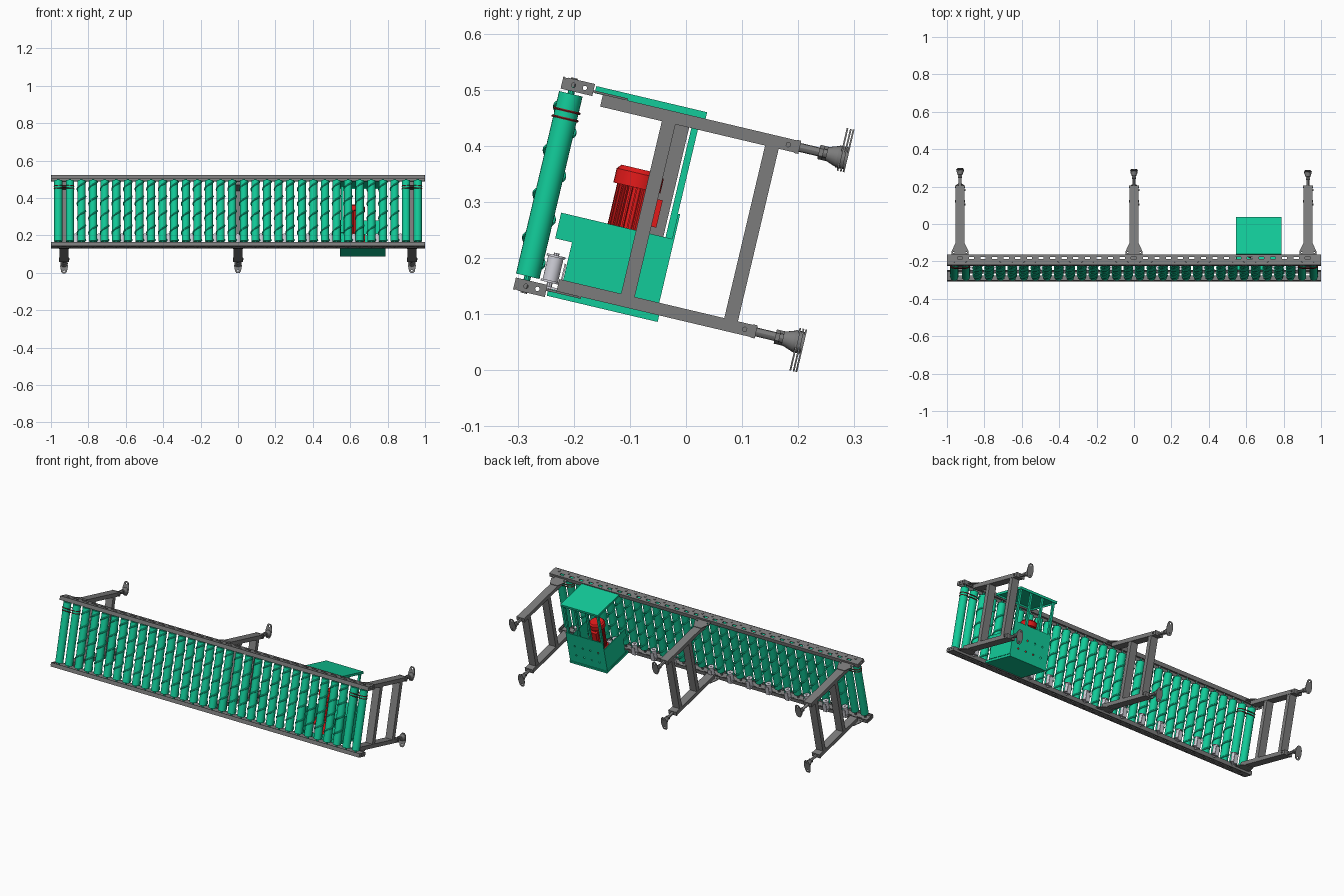
import bpy, bmesh, math
from math import pi, cos, sin
from mathutils import Matrix, Vector

if "Cube" in bpy.data.objects:
    bpy.data.objects.remove(bpy.data.objects["Cube"])

# The whole machine is built in a local frame (x, depth, height) and tipped back
TILT = Matrix.Rotation(math.radians(-13.3), 4, 'X')
MID = 0.264            # centre height between the two side rails
PITCH = 0.062
ROLL_Y = -0.313


def material(name, col):
    m = bpy.data.materials.new(name)
    m.diffuse_color = (*col, 1)
    m.use_nodes = True
    m.node_tree.nodes["Principled BSDF"].inputs["Base Color"].default_value = m.diffuse_color
    return m


GREEN = material("green", (0.006, 0.6, 0.32))
RED = material("red", (0.75, 0.01, 0.01))
DARK_RED = material("dark_red", (0.25, 0.02, 0.02))
PALE = material("pale_metal", (0.62, 0.62, 0.68))
GREY = material("steel", (0.2, 0.2, 0.2))


def add(name, mesh, mat, loc=(0, 0, 0)):
    ob = bpy.data.objects.new(name, mesh)
    bpy.context.collection.objects.link(ob)
    if not mesh.materials:
        mesh.materials.append(mat)
    ob.matrix_world = TILT @ Matrix.Translation(loc)
    return ob


def to_mesh(name, bm):
    me = bpy.data.meshes.new(name)
    bm.to_mesh(me)
    bm.free()
    return me


def box(bm, x0, x1, y0, y1, z0, z1):
    m = Matrix.Translation(((x0 + x1) / 2, (y0 + y1) / 2, (z0 + z1) / 2))
    bmesh.ops.create_cube(bm, size=1, matrix=m @ Matrix.Diagonal((x1 - x0, y1 - y0, z1 - z0, 1)))


def cyl(bm, a, b, r1, r2=None, n=20):
    a, b = Vector(a), Vector(b)
    rot = (b - a).to_track_quat('Z', 'Y').to_matrix().to_4x4()
    bmesh.ops.create_cone(bm, cap_ends=True, segments=n, radius1=r1, radius2=r1 if r2 is None else r2,
                          depth=(b - a).length, matrix=Matrix.Translation((a + b) / 2) @ rot)


def curve_mesh(name, splines, dims='2D', **props):
    cu = bpy.data.curves.new(name, 'CURVE')
    cu.dimensions = dims
    for pts, cyclic in splines:
        s = cu.splines.new('POLY')
        s.points.add(len(pts) - 1)
        for p, c in zip(s.points, pts):
            p.co = (*c, 1) if len(c) == 3 else (*c, 0, 1)
        s.use_cyclic_u = cyclic
    for k, v in props.items():
        setattr(cu, k, v)
    ob = bpy.data.objects.new(name, cu)
    me = bpy.data.meshes.new_from_object(ob)
    bpy.data.objects.remove(ob)
    me.name = name
    return me


AXES = {'X': Matrix(((0, 0, 1, 0), (1, 0, 0, 0), (0, 1, 0, 0), (0, 0, 0, 1))),
        'Y': Matrix(((1, 0, 0, 0), (0, 0, -1, 0), (0, 1, 0, 0), (0, 0, 0, 1))),
        'Z': Matrix.Identity(4)}


def plate(name, outline, holes, axis, thick):
    me = curve_mesh(name, [(outline, True)] + [(h, True) for h in holes], fill_mode='BOTH', extrude=thick / 2)
    me.transform(AXES[axis])
    return me


def circle(u, v, r, n=12):
    return [(u + r * cos(2 * pi * i / n), v + r * sin(2 * pi * i / n)) for i in range(n)]


def rect(u0, u1, v0, v1):
    return [(u0, v0), (u1, v0), (u1, v1), (u0, v1)]


# Rollers: plain at both ends, with a raised spiral in between
def roller_mesh(name):
    bm = bmesh.new()
    cyl(bm, (0, 0, 0.098), (0, 0, 0.432), 0.0215, n=24)
    cyl(bm, (0, 0, 0.085), (0, 0, 0.445), 0.006, n=10)
    return to_mesh(name, bm)


plain = roller_mesh("plain_roller")
helix = [(0.0225 * cos(t * 2 * pi / 18), 0.0225 * sin(t * 2 * pi / 18), 0.105 + t * 0.08 / 18) for t in range(73)]
spiral = curve_mesh("roller_spiral", [(helix, False)], '3D', bevel_depth=0.004, bevel_resolution=1,
                    use_fill_caps=True)
xs = [(i - 15.5) * PITCH for i in range(32)]
for i, x in enumerate(xs):
    add("roller", plain, GREEN, (x, ROLL_Y, 0))
    if 2 <= i < 30:
        add("roller_spiral", spiral, GREEN, (x, ROLL_Y, 0))

# Round belts linking each end pair of rollers
h, r = PITCH / 2, 0.0225
loop = [(h + r * cos(a), r * sin(a), 0) for a in [-pi / 2 + k * pi / 10 for k in range(11)]]
loop += [(-u, -v, 0) for u, v, _ in loop]
belt = curve_mesh("round_belt", [(loop, True)], '3D', bevel_depth=0.0025, bevel_resolution=1)
for x in (-15 * PITCH, 15 * PITCH):
    for z in (0.387, 0.401):
        add("round_belt", belt, DARK_RED, (x, ROLL_Y, z))

# Side rails: slotted web, two flanges, axle bolts and drilled end caps
slots = [rect(x + 0.016, x + 0.044, -0.300, -0.289) for x in xs[:-1]]
web = plate("rail_web", rect(-1, 1, -0.331, -0.275), slots, 'Z', 0.003)
cap = plate("rail_end_cap", [(-0.333, -0.011), (-0.275, -0.011), (-0.275, 0.011), (-0.324, 0.011), (-0.333, 0.003)],
            [circle(-0.312, 0, 0.004), circle(-0.291, 0, 0.004)], 'X', 0.003)
for s in (1, -1):
    zc = MID + s * 0.184
    add("rail_web", web, GREY, (0, 0, zc + s * 0.0085))
    bm = bmesh.new()
    for y in (-0.333, -0.278):
        box(bm, -0.998, 0.998, y, y + 0.003, zc - 0.011, zc + 0.011)
    for x in xs:
        cyl(bm, (x, ROLL_Y, zc - s * 0.009), (x, ROLL_Y, zc + s * 0.013), 0.006, n=6)
    add("rail_flanges_and_bolts", to_mesh("rail_flanges_and_bolts", bm), GREY)
    for x in (-0.9985, 0.9985):
        ob = add("rail_end_cap", cap, GREY, (x, 0, zc))
        ob.matrix_world = ob.matrix_world @ Matrix.Diagonal((1, 1, s, 1))

# Belt idlers along the lower rail, one every second gap
bm = bmesh.new()
cyl(bm, (0, 0, 0.098), (0, 0, 0.142), 0.014)
for z in (0.096, 0.142):
    cyl(bm, (0, 0, z), (0, 0, z + 0.004), 0.017)
cyl(bm, (0, 0, 0.08), (0, 0, 0.15), 0.005, n=8)
box(bm, -0.012, 0.012, 0.018, 0.021, 0.085, 0.135)
box(bm, -0.012, 0.012, -0.01, 0.021, 0.085, 0.089)
idler = to_mesh("belt_idler", bm)
for x in xs[1:-1:2]:
    add("belt_idler", idler, PALE, (x + PITCH / 2, -0.272, 0))

# Legs: two beams with gussets, two braces and adjustable feet
foot_shape = [(-0.008, -0.039), (0.008, -0.039), (0.015, -0.03), (0.021, 0), (0.015, 0.03), (0.008, 0.039),
              (-0.008, 0.039), (-0.015, 0.03), (-0.021, 0), (-0.015, -0.03)]
foot = plate("foot_plate", foot_shape, [circle(0, -0.027, 0.005), circle(0, 0.027, 0.005)], 'Y', 0.003)
gusset = plate("leg_gusset", [(-0.045, -0.277), (0.045, -0.277), (0.045, -0.255), (0.025, -0.212),
                              (-0.025, -0.212), (-0.045, -0.255)],
               [circle(-0.033, -0.262, 0.004), circle(0.033, -0.262, 0.004)], 'Z', 0.004)
for x, tip, brace in ((-0.93, 0.192, -0.144), (0, 0.187, -0.119), (0.93, 0.181, -0.144)):
    bm = bmesh.new()
    for y in (brace, 0.045):
        box(bm, x - 0.022, x + 0.022, y, y + 0.025, 0.1, 0.428)
    for s in (1, -1):
        z = MID + s * 0.169
        box(bm, x - 0.024, x + 0.024, -0.257, 0.1, z - 0.011, z + 0.011)
        box(bm, x - 0.026, x + 0.026, 0.098, 0.106, z - 0.012, z + 0.012)
        cyl(bm, (x + 0.02, 0.085, z), (x + 0.03, 0.085, z), 0.005, n=6)
        cyl(bm, (x, 0.1, z), (x, tip - 0.02, z), 0.008, n=12)
        cyl(bm, (x, tip - 0.04, z), (x, tip - 0.032, z), 0.013, n=6)
        cyl(bm, (x, tip - 0.026, z), (x, tip - 0.006, z), 0.012, 0.019)
        cyl(bm, (x, tip - 0.006, z), (x, tip, z), 0.02)
        add("foot_plate", foot, GREY, (x, tip, z + s * 0.014))
        add("leg_gusset", gusset, GREY, (x, 0, z + s * 0.0125))
    add("leg_frame", to_mesh("leg_frame", bm), GREY)

# Drive housing: tray, notched sides, drilled back, top cover and posts
X0, X1 = 0.546, 0.788
side = plate("housing_side", [(-0.25, 0.088), (-0.075, 0.088), (-0.075, 0.222), (-0.281, 0.222),
                              (-0.281, 0.175), (-0.25, 0.175)], [], 'X', 0.004)
for x in (X0 + 0.004, X1 - 0.004):
    add("housing_side", side, GREEN, (x, 0, 0))
holes = [circle(x, z, 0.005) for x in (0.59, 0.64, 0.69, 0.74) for z in (0.13, 0.19)]
add("housing_back", plate("housing_back", rect(X0, X1, 0.08, 0.268), holes, 'Y', 0.004), GREEN, (0, -0.076, 0))
bm = bmesh.new()
for z, lip in ((0.072, 0.0), (0.452, -0.009)):
    box(bm, X0, X1, -0.272, -0.069, z, z + 0.004)
    for x in (X0, X1 - 0.003):
        box(bm, x, x + 0.003, -0.272, -0.069, z + lip, z + lip + 0.013)
    for y in (-0.272, -0.072):
        box(bm, X0, X1, y, y + 0.003, z + lip, z + lip + 0.013)
add("housing_tray_and_cover", to_mesh("housing_tray_and_cover", bm), GREEN)
bm = bmesh.new()
for x in (0.552, 0.625, 0.7, 0.77):
    box(bm, x, x + 0.012, -0.09, -0.078, 0.2, 0.453)
add("cover_posts", to_mesh("cover_posts", bm), GREEN)

# Motor: finned body, fan cowl, terminal box and gearbox
mx, my = 0.635, -0.16
bm = bmesh.new()
cyl(bm, (mx, my, 0.17), (mx, my, 0.3), 0.03, n=28)
cyl(bm, (mx, my, 0.296), (mx, my, 0.322), 0.043, n=28)
cyl(bm, (mx, my, 0.322), (mx, my, 0.33), 0.043, 0.036, n=28)
cyl(bm, (mx, my, 0.16), (mx, my, 0.172), 0.043, n=28)
for k in range(24):
    t = Matrix.Translation((mx, my, 0.235)) @ Matrix.Rotation(k * pi / 12, 4, 'Z') @ Matrix.Translation((0.032, 0, 0))
    bmesh.ops.create_cube(bm, size=1, matrix=t @ Matrix.Diagonal((0.008, 0.003, 0.125, 1)))
box(bm, mx - 0.022, mx + 0.022, my + 0.03, my + 0.05, 0.235, 0.285)
box(bm, mx - 0.035, mx + 0.045, my - 0.035, my + 0.035, 0.095, 0.16)
cyl(bm, (mx, my - 0.05, 0.125), (mx, my - 0.03, 0.125), 0.028)
add("drive_motor", to_mesh("drive_motor", bm), RED)

# Drive pulley on the gearbox shaft
bm = bmesh.new()
cyl(bm, (mx, my - 0.085, 0.125), (mx, my - 0.045, 0.125), 0.01)
cyl(bm, (mx, my - 0.08, 0.125), (mx, my - 0.065, 0.125), 0.024)
add("drive_pulley", to_mesh("drive_pulley", bm), PALE)

# Smooth the round faces and keep the hard edges
for ob in bpy.context.collection.objects:
    ob.select_set(True)
    bpy.context.view_layer.objects.active = ob
bpy.ops.object.shade_smooth_by_angle()
